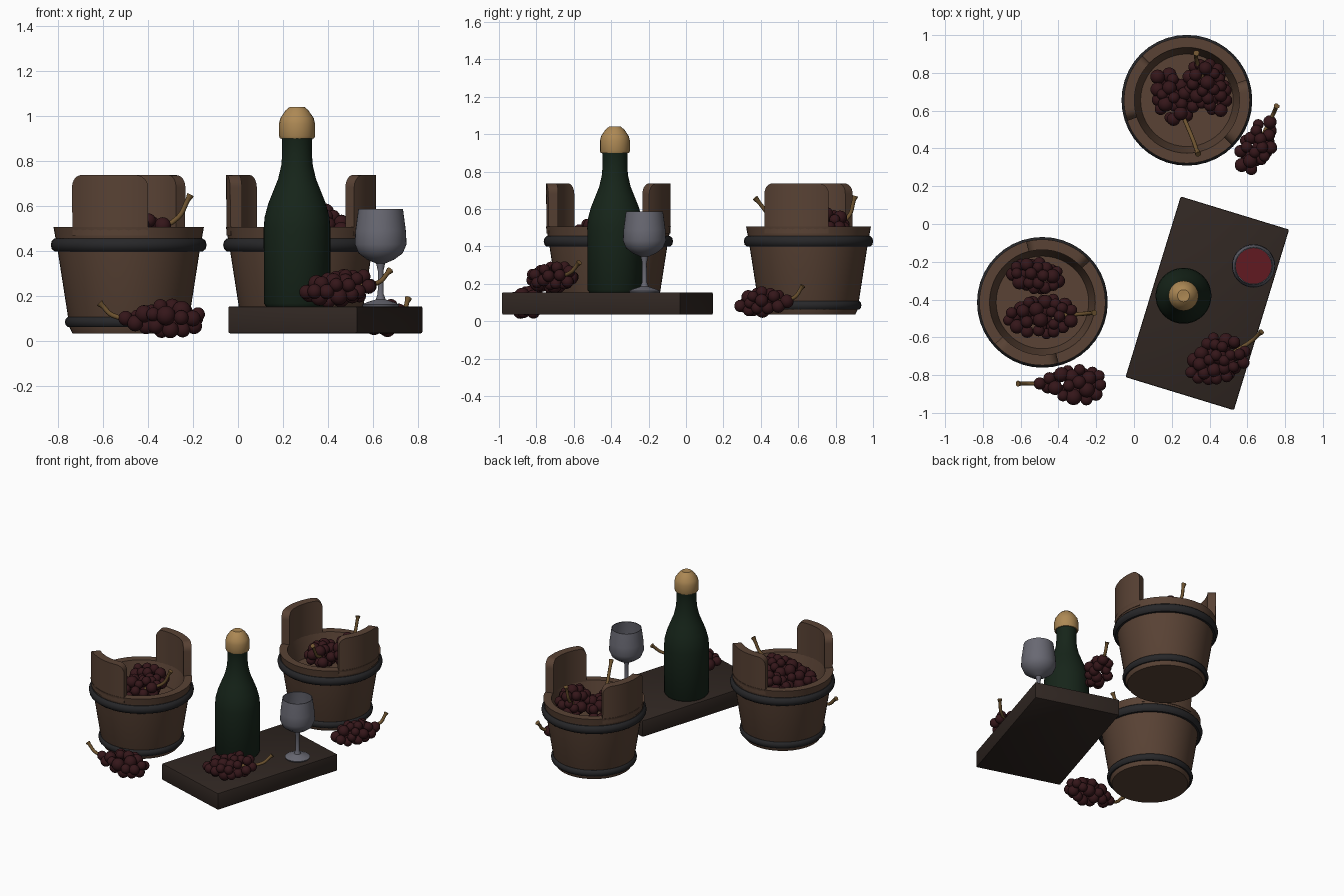
import bpy, bmesh, math, random
from mathutils import Vector

if "Cube" in bpy.data.objects:
    bpy.data.objects.remove(bpy.data.objects["Cube"])
random.seed(4)


def mat(name, col):
    m = bpy.data.materials.new(name)
    m.diffuse_color = (*col, 1)
    m.use_nodes = True
    m.node_tree.nodes["Principled BSDF"].inputs["Base Color"].default_value = m.diffuse_color
    return m


WOOD = mat("wood", (0.10, 0.055, 0.035))
BOARD = mat("dark_wood", (0.03, 0.02, 0.016))
IRON = mat("iron", (0.02, 0.02, 0.022))
GRAPE = mat("grape", (0.035, 0.008, 0.01))
STEM = mat("stem", (0.16, 0.09, 0.03))
GREEN = mat("bottle_glass", (0.008, 0.018, 0.01))
CORK = mat("cork", (0.42, 0.25, 0.09))
GLASS = mat("clear_glass", (0.14, 0.14, 0.17))
WINE = mat("wine", (0.12, 0.01, 0.015))


def finish(name, bm, material, loc=(0, 0, 0), rot=0, angle=35):
    bmesh.ops.recalc_face_normals(bm, faces=bm.faces[:])
    me = bpy.data.meshes.new(name)
    bm.to_mesh(me)
    bm.free()
    ob = bpy.data.objects.new(name, me)
    bpy.context.collection.objects.link(ob)
    me.materials.append(material)
    ob.location = loc
    ob.rotation_euler.z = rot
    bpy.ops.object.select_all(action='DESELECT')
    ob.select_set(True)
    bpy.context.view_layer.objects.active = ob
    bpy.ops.object.shade_smooth_by_angle(angle=math.radians(angle))
    return ob


def lathe(name, profile, material, loc, steps=40, closed=False):
    """Spin an (r, z) profile around z."""
    bm = bmesh.new()
    vs = [bm.verts.new((r, 0, z)) for r, z in profile]
    edges = [bm.edges.new(p) for p in zip(vs, vs[1:])]
    if closed:
        edges.append(bm.edges.new((vs[-1], vs[0])))
    bmesh.ops.spin(bm, geom=vs + edges, axis=(0, 0, 1), cent=(0, 0, 0),
                   angle=math.tau, steps=steps)
    bmesh.ops.remove_doubles(bm, verts=bm.verts[:], dist=0.0005)
    return finish(name, bm, material, loc)


def hoop(name, radius, z, h, w, loc):
    prof = [(radius + w * math.cos(a), z + h * math.sin(a))
            for a in [i * math.tau / 10 for i in range(10)]]
    lathe(name, prof, IRON, loc, closed=True)


def handle(name, loc, mid):
    """Tall curved stave with rounded top corners."""
    bm = bmesh.new()
    half, n, z0, z1, rc = math.radians(32), 28, 0.47, 0.737, 0.055
    rows = []
    for i in range(n + 1):
        u = -math.cos(math.pi * i / n)
        d = (1 - abs(u)) * half * 0.32          # arc distance from the side
        k = max(0, rc - d)
        top = z1 - rc + math.sqrt(max(0, rc * rc - k * k))
        a = mid + u * half
        rows.append([bm.verts.new((r * math.cos(a), r * math.sin(a), z))
                     for r, z in ((0.278, z0), (0.331, z0), (0.333, top), (0.278, top))])
    for p, q in zip(rows, rows[1:]):
        for j in range(4):
            k = (j + 1) % 4
            bm.faces.new((p[j], p[k], q[k], q[j]))
    bm.faces.new(rows[0])
    bm.faces.new(rows[-1])
    finish(name, bm, WOOD, loc)


def bucket(tag, x, y, mid):
    loc = (x, y, 0)
    lathe("bucket_" + tag, [(0, 0.035), (0.25, 0.035), (0.262, 0.06), (0.318, 0.42),
                            (0.334, 0.507), (0.28, 0.507), (0.245, 0.36), (0, 0.36)],
          WOOD, loc, 48)
    hoop("upper_hoop_" + tag, 0.322, 0.427, 0.03, 0.024, loc)
    hoop("lower_hoop_" + tag, 0.265, 0.085, 0.024, 0.018, loc)
    for s in (0, 1):
        handle(f"handle_{tag}_{s}", loc, math.radians(mid) + s * math.pi)


def stem(name, pts):
    cu = bpy.data.curves.new(name, 'CURVE')
    cu.dimensions = '3D'
    cu.bevel_depth = 0.012
    cu.bevel_resolution = 2
    cu.resolution_u = 5
    cu.use_fill_caps = True
    sp = cu.splines.new('BEZIER')
    sp.bezier_points.add(len(pts) - 1)
    for i, (b, p) in enumerate(zip(sp.bezier_points, pts)):
        b.co = p
        b.handle_left_type = b.handle_right_type = 'AUTO'
        b.radius = 1.35 if i == len(pts) - 1 else 0.9
    ob = bpy.data.objects.new(name, cu)
    ob.data.materials.append(STEM)
    bpy.context.collection.objects.link(ob)


def cluster(tag, a, b, wide, high, tip=None, count=42, gr=(0.029, 0.041), fat=0.4):
    """Grapes packed in an egg shape from stem end a to far end b."""
    a, b = Vector(a), Vector(b)
    ax = b - a
    side = Vector((-ax.y, ax.x, 0)).normalized()
    placed = []
    for _ in range(4000):
        if len(placed) >= count:
            break
        r = random.uniform(*gr)
        t, ang = random.random(), random.uniform(0, math.tau)
        e = t ** (math.log(0.5) / math.log(fat))
        w = math.sqrt(max(0, math.sin(math.pi * e))) * random.uniform(0.75, 1)
        c = (a + ax * t + side * math.cos(ang) * w * (wide - r)
             + Vector((0, 0, math.sin(ang) * w * (high - r))))
        if all((c - p).length > 0.72 * (r + q) for p, q in placed):
            placed.append((c, r))
    bm = bmesh.new()
    for c, r in placed:
        res = bmesh.ops.create_uvsphere(bm, u_segments=14, v_segments=9, radius=r)
        bmesh.ops.translate(bm, verts=res["verts"], vec=c)
    finish("grapes_" + tag, bm, GRAPE, angle=80)
    if tip:
        tip = Vector(tip)
        m = a.lerp(tip, 0.5) - Vector((0, 0, 0.02))
        stem("stem_" + tag, [a + ax * 0.25, m, tip.lerp(m, 0.25), tip])


# Buckets
bucket("left", -0.485, -0.415, 73)
bucket("back", 0.28, 0.655, -13)

# Serving board
bm = bmesh.new()
bmesh.ops.create_cube(bm, size=1)
bmesh.ops.scale(bm, vec=(0.60, 1.0, 0.12), verts=bm.verts[:])
bmesh.ops.bevel(bm, geom=bm.edges[:], offset=0.008, segments=2, affect='EDGES', profile=0.5)
finish("board", bm, BOARD, (0.388, -0.42, 0.095), math.radians(-17))

# Bottle and cork
B = (0.262, -0.38, 0)
lathe("bottle", [(0, 0.17), (0.09, 0.155), (0.138, 0.155), (0.147, 0.168), (0.148, 0.50),
                 (0.144, 0.55), (0.128, 0.61), (0.104, 0.67), (0.084, 0.72), (0.07, 0.78),
                 (0.066, 0.83), (0.066, 0.89), (0.07, 0.905), (0, 0.905)], GREEN, B)
lathe("cork", [(0, 0.90), (0.076, 0.90), (0.08, 0.91), (0.08, 0.965), (0.074, 0.99),
               (0.05, 1.025), (0.032, 1.04), (0.02, 1.04), (0, 1.035)], CORK, B, 20)

# Wine glass and its wine
G = (0.633, -0.222, 0)
lathe("wine_glass", [(0, 0.155), (0.08, 0.155), (0.083, 0.163), (0.06, 0.173), (0.022, 0.185),
                     (0.013, 0.21), (0.012, 0.31), (0.02, 0.345), (0.06, 0.362), (0.098, 0.39),
                     (0.115, 0.43), (0.112, 0.49), (0.099, 0.587), (0.094, 0.587),
                     (0.106, 0.49), (0.108, 0.432), (0.092, 0.396), (0.055, 0.37),
                     (0, 0.358)], GLASS, G, 36)
lathe("wine", [(0, 0.362), (0.054, 0.373), (0.09, 0.398), (0.105, 0.433), (0.104, 0.47),
               (0, 0.47)], WINE, G, 36)

# Loose grape clusters on the board and ground
cluster("board", (0.58, -0.66, 0.25), (0.30, -0.78, 0.215), 0.145, 0.09, (0.675, -0.57, 0.315))
cluster("front", (-0.50, -0.845, 0.10), (-0.165, -0.85, 0.095), 0.12, 0.095,
        (-0.615, -0.845, 0.17), 40, (0.031, 0.046), 0.62)
cluster("right", (0.72, 0.54, 0.11), (0.58, 0.285, 0.095), 0.11, 0.09, (0.755, 0.625, 0.19),
        36, (0.029, 0.041), 0.5)

# Grape clusters heaped in the buckets
cluster("left_a", (-0.32, -0.48, 0.49), (-0.67, -0.50, 0.43), 0.13, 0.10, (-0.21, -0.47, 0.65))
cluster("left_b", (-0.40, -0.30, 0.46), (-0.66, -0.25, 0.44), 0.11, 0.10)
cluster("back_a", (0.27, 0.56, 0.47), (0.14, 0.80, 0.44), 0.13, 0.10, (0.34, 0.37, 0.66))
cluster("back_b", (0.33, 0.84, 0.50), (0.46, 0.60, 0.48), 0.13, 0.12, (0.33, 0.905, 0.67))
